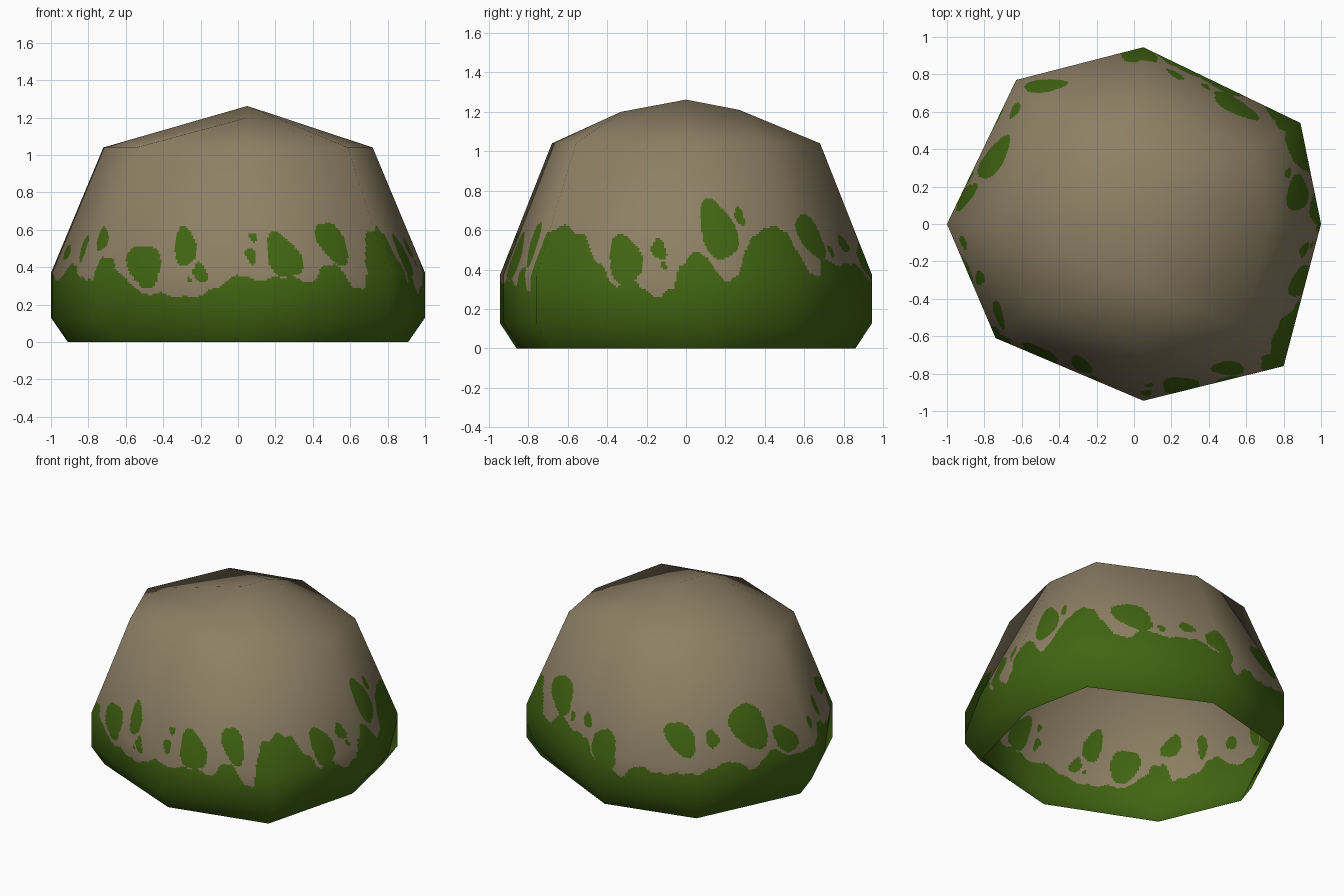
import bpy, bmesh, math
from mathutils import Vector

if "Cube" in bpy.data.objects:
    bpy.data.objects.remove(bpy.data.objects["Cube"])

# Eight-sided footprint, anticlockwise from the left corner
OUTLINE = [(-1, 0), (-.74, -.61), (.05, -.945), (.80, -.76),
           (1, 0), (.89, .54), (.05, .945), (-.63, .77)]
# (height, scale) of the rings of the rock
RINGS = [(0, .91), (.13, 1), (.37, 1), (1.04, .72)]
COLS = 64   # fine columns per side, so the moss edge can be cut in

# Moss edge: (position around the rock in sides, height)
EDGE = [(0, .36), (.15, .33), (.4, .42), (.65, .34), (.85, .33), (.95, .45), (1.05, .46),
        (1.12, .37), (1.3, .26), (1.42, .26), (1.56, .24), (1.68, .25), (1.81, .30),
        (1.94, .36), (2.07, .33), (2.27, .35), (2.47, .32), (2.56, .42), (2.64, .41),
        (2.77, .29), (2.83, .28), (2.88, .48), (2.93, .58), (3.1, .62), (3.25, .57),
        (3.42, .42), (3.54, .31), (3.64, .36), (3.72, .29), (3.82, .26), (3.91, .30),
        (3.96, .42), (4.1, .50), (4.19, .46), (4.37, .34), (4.48, .36), (4.59, .5),
        (4.7, .58), (4.89, .62), (5.05, .59), (5.12, .5), (5.25, .37), (5.33, .37),
        (5.45, .46), (5.6, .42), (5.8, .43), (6, .34), (6.25, .26), (6.4, .35),
        (6.6, .32), (6.9, .35), (7.3, .39), (7.5, .30), (7.65, .40), (7.85, .33), (8, .36)]
# Moss patches: (position, height, half width, half height)
PATCHES = [(.17, .48, .06, .04), (.85, .55, .13, .06), (.5, .5, .06, .07),
           (1.29, .41, .12, .11), (1.56, .51, .08, .10), (1.68, .37, .05, .05),
           (1.61, .33, .02, .015), (2.05, .56, .03, .025), (2.03, .46, .04, .04),
           (2.27, .46, .13, .115), (2.65, .53, .11, .11), (3.58, .45, .12, .12),
           (3.81, .50, .055, .05), (3.85, .42, .02, .02), (4.33, .60, .19, .145),
           (4.57, .67, .05, .045), (5.36, .57, .16, .11), (5.78, .53, .06, .04),
           (5.58, .49, .03, .03), (6.05, .42, .14, .12), (6.83, .56, .17, .10),
           (7.15, .55, .06, .055), (7.5, .58, .17, .14), (7.8, .45, .1, .085)]


def is_moss(u, z):
    """True where the wall is covered in moss."""
    for (u0, z0), (u1, z1) in zip(EDGE, EDGE[1:]):
        if u0 <= u <= u1:
            f = (u - u0) / (u1 - u0)
            f = f * f * (3 - 2 * f)
            if z < z0 + (z1 - z0) * f + .006 * math.sin(u * 41):
                return True
    for pu, pz, ru, rz in PATCHES:
        du = ((u - pu + 4) % 8 - 4) / ru
        dz = (z - pz) / rz + .3 * du          # patches lean a little
        a = math.atan2(dz, du)
        if math.hypot(du, dz) < 1 + .09 * math.sin(3 * a + pu * 9):
            return True
    return False


# Coarse rock: used for the cap and for the smooth shading normals
coarse = bmesh.new()
rings = []
for z, s in RINGS:
    ring = []
    for i, (x, y) in enumerate(OUTLINE):
        k = s + .015 if s < .8 and i % 2 else s   # diagonal corners sit further out
        ring.append(coarse.verts.new((x * k, y * k, z)))
    rings.append(ring)
for a, b in zip(rings, rings[1:]):
    for i in range(8):
        j = (i + 1) % 8
        coarse.faces.new((a[i], a[j], b[j], b[i]))
front, peak, back = [coarse.verts.new(p) for p in
                     ((.05, -.33, 1.2), (.05, 0, 1.262), (.05, .27, 1.21))]
t = rings[-1]
cap = [(t[1], t[2], front), (t[2], t[3], front), (t[3], t[4], peak, front),
       (t[4], t[5], back, peak), (t[5], t[6], back), (t[6], t[7], back),
       (t[7], t[0], peak, back), (t[0], t[1], front, peak)]
for f in cap:
    coarse.faces.new(f)
coarse.normal_update()

verts, normals, faces, mats = [], [], [], []


def add(co, no):
    verts.append(co.copy())
    normals.append(no.normalized())
    return len(verts) - 1


# Cap
ids = {}
for f in cap:
    for v in f:
        if v not in ids:
            ids[v] = add(v.co, v.normal)
    faces.append([ids[v] for v in f])
    mats.append(0)

# Walls: fine rows only where the moss edge runs
levels = [(0, 0), (0, 1)]
levels += [(1, k / 24) for k in range(1, 25)]
levels += [(2, k / 67) for k in range(1, 41)] + [(2, 1)]
rows = []
for seg, f in levels:
    row = []
    for c in range(8 * COLS):
        i, g = c // COLS, (c % COLS) / COLS
        j = (i + 1) % 8
        lo, hi = rings[seg], rings[seg + 1]
        co = lo[i].co.lerp(lo[j].co, g).lerp(hi[i].co.lerp(hi[j].co, g), f)
        no = lo[i].normal.lerp(lo[j].normal, g).lerp(hi[i].normal.lerp(hi[j].normal, g), f)
        row.append(add(co, no))
    rows.append(row)
for a, b in zip(rows, rows[1:]):
    z = (verts[a[0]].z + verts[b[0]].z) / 2
    for c in range(8 * COLS):
        d = (c + 1) % (8 * COLS)
        faces.append((a[c], a[d], b[d], b[c]))
        mats.append(1 if is_moss((c + .5) / COLS, z) else 0)
coarse.free()

# Rock object, open underneath
mesh = bpy.data.meshes.new("mossy_rock")
mesh.from_pydata(verts, [], faces)
for name, col in (("stone brown", (.27, .215, .13, 1)), ("moss green", (.054, .13, .006, 1))):
    m = bpy.data.materials.new(name)
    m.diffuse_color = col
    m.use_nodes = True
    m.node_tree.nodes["Principled BSDF"].inputs["Base Color"].default_value = m.diffuse_color
    mesh.materials.append(m)
for p, m in zip(mesh.polygons, mats):
    p.material_index = m
    p.use_smooth = True
mesh.normals_split_custom_set_from_vertices(normals)
rock = bpy.data.objects.new("mossy_rock", mesh)
bpy.context.collection.objects.link(rock)
